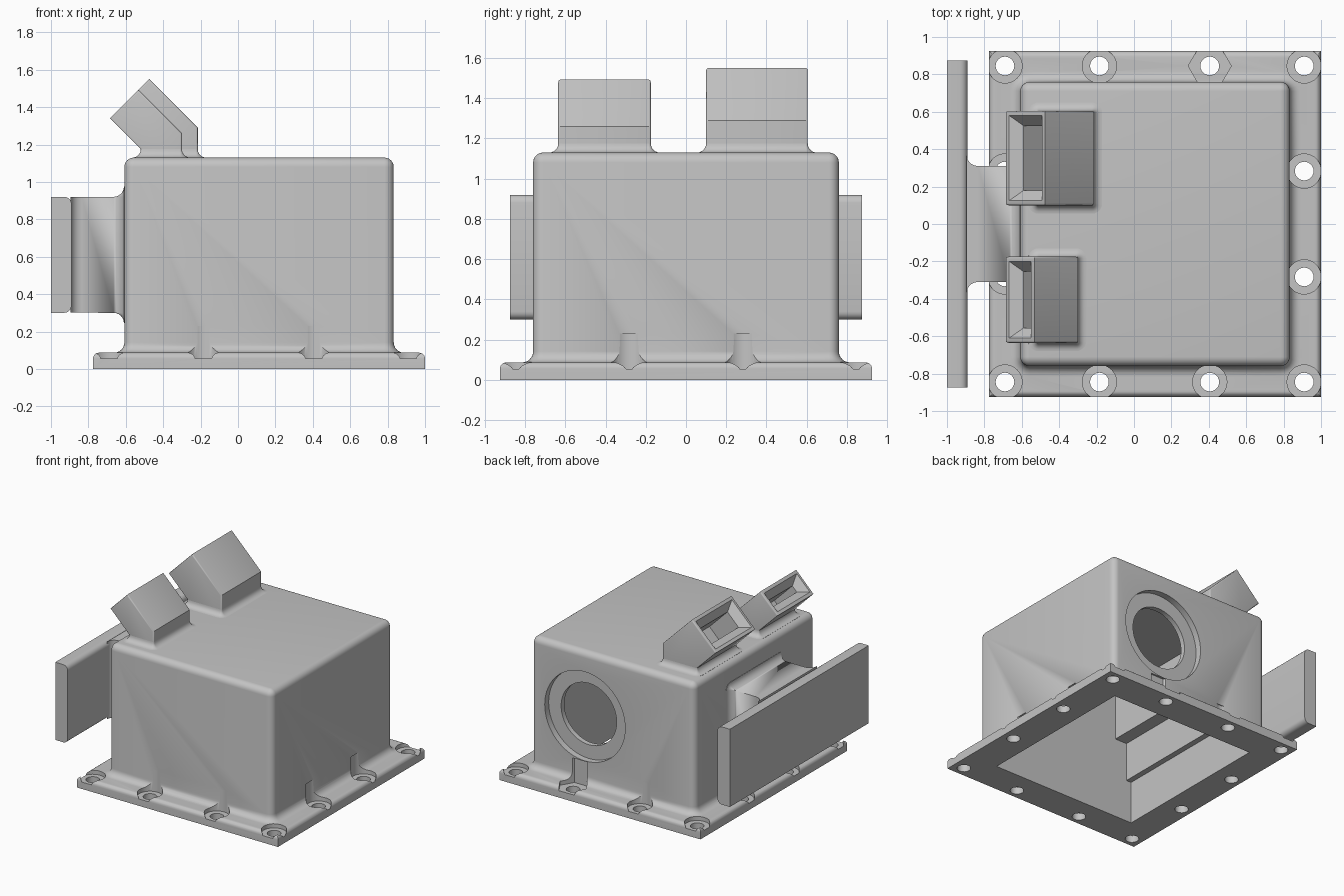
import bpy, bmesh
from math import sin, cos, pi, radians
from mathutils import Matrix

cube = bpy.data.objects.get("Cube")
if cube:
    bpy.data.objects.remove(cube, do_unlink=True)

grey = bpy.data.materials.new("cast_grey")
grey.use_nodes = True
COLOUR = (0.55, 0.55, 0.55, 1)
grey.diffuse_color = COLOUR
for node in grey.node_tree.nodes:
    if node.type == 'BSDF_PRINCIPLED':
        node.inputs["Base Color"].default_value = COLOUR


def finish(name, bm):
    bmesh.ops.remove_doubles(bm, verts=bm.verts, dist=1e-5)
    bmesh.ops.recalc_face_normals(bm, faces=bm.faces)
    mesh = bpy.data.meshes.new(name)
    bm.to_mesh(mesh)
    bm.free()
    mesh.materials.append(grey)
    ob = bpy.data.objects.new(name, mesh)
    bpy.context.collection.objects.link(ob)
    return ob


def loft(name, sections, matrix):
    """Skin rounded rectangles given as (half_x, half_y, corner, height)."""
    bm = bmesh.new()
    rings = []
    for hx, hy, r, z in sections:
        ring = []
        for k, (sx, sy) in enumerate(((1, 1), (-1, 1), (-1, -1), (1, -1))):
            for i in range(7):
                a = (k + i / 6) * pi / 2
                p = (sx * (hx - r) + r * cos(a), sy * (hy - r) + r * sin(a), z)
                ring.append(bm.verts.new(matrix @ Matrix.Translation(p).translation))
        rings.append(ring)
    n = len(rings[0])
    for low, high in zip(rings, rings[1:]):
        for i in range(n):
            j = (i + 1) % n
            bm.faces.new((low[i], low[j], high[j], high[i]))
    bm.faces.new(rings[0][::-1])
    bm.faces.new(rings[-1])
    return finish(name, bm)


def prism(name, profile, y0, y1, bevel=0):
    """Extrude an xz outline along y, optionally rounding its long edges' rims."""
    bm = bmesh.new()
    face = bm.faces.new([bm.verts.new((x, y0, z)) for x, z in profile])
    out = bmesh.ops.extrude_face_region(bm, geom=[face])
    for v in out["geom"]:
        if isinstance(v, bmesh.types.BMVert):
            v.co.y = y1
    if bevel:
        rims = [e for e in bm.edges if abs(e.verts[0].co.y - e.verts[1].co.y) < 1e-6
                and abs(e.verts[0].co.z + e.verts[1].co.z - 2 * profile[0][1]) > 0.01]
        bmesh.ops.bevel(bm, geom=rims, offset=bevel, segments=3, profile=0.5, affect='EDGES')
    return finish(name, bm)


def cylinder(name, radius, depth, matrix, sides=40):
    bm = bmesh.new()
    bmesh.ops.create_cone(bm, cap_ends=True, segments=sides, radius1=radius,
                          radius2=radius, depth=depth, matrix=matrix)
    return finish(name, bm)


def cut(target, cutters):
    bpy.context.view_layer.objects.active = target
    for c in cutters:
        c.hide_render = True
        mod = target.modifiers.new("cut", 'BOOLEAN')
        mod.operation, mod.solver, mod.object = 'DIFFERENCE', 'EXACT', c
        bpy.ops.object.modifier_apply(modifier=mod.name)
        bpy.data.objects.remove(c, do_unlink=True)


def flare(hx, hy, r, z, size):
    """Concave fillet sections shrinking to the given rectangle."""
    steps = [i * pi / 12 for i in range(7)]
    return [(hx + size * (1 - sin(a)), hy + size * (1 - sin(a)),
             r + size * (1 - sin(a)), z + size * (1 - cos(a))) for a in steps]


def dome(hx, hy, r, z, size):
    """Convex rounding sections ending in a flat top."""
    steps = [i * pi / 12 for i in range(7)]
    return [(hx - size * (1 - cos(a)), hy - size * (1 - cos(a)),
             max(r - size * (1 - cos(a)), 0), z + size * sin(a)) for a in steps]


T = Matrix.Translation

# Housing with its flange, one continuous skin
housing = loft("housing",
               [(0.8875, 0.925, 0, 0)] + dome(0.8875, 0.925, 0, 0.055, 0.032)
               + flare(0.72, 0.76, 0.05, 0.087, 0.055)
               + dome(0.72, 0.76, 0.05, 1.08, 0.05), T((0.1125, 0, 0)))

# Open cavity with a stepped wall
cutters = [prism("cavity", [(-0.535, -0.1), (0.745, -0.1), (0.745, 1.04), (-0.385, 1.04),
                            (-0.385, 0.65), (-0.49, 0.65), (-0.49, 0.34), (-0.535, 0.34)],
                 -0.67, 0.67)]

# Round port in the back wall with a counterbore
turn = Matrix.Rotation(pi / 2, 4, 'X')
cutters.append(cylinder("port_recess", 0.355, 0.1, T((0.36, 0.76, 0.615)) @ turn, 64))
cutters.append(cylinder("port_hole", 0.245, 0.3, T((0.36, 0.76, 0.615)) @ turn, 64))

# Bolt holes and their spot faces round the flange
spots = [(x, y) for x in (-0.69, -0.185, 0.405, 0.91) for y in (-0.845, 0.845)]
spots += [(x, y) for x in (-0.69, 0.91) for y in (-0.283, 0.283)]
for x, y in spots:
    cutters.append(cylinder("bolt_hole", 0.05, 0.4, T((x, y, 0)), 24))
    if (x, y) == (0.405, 0.845):
        spin = Matrix.Rotation(radians(30), 4, 'Z')
        cutters.append(cylinder("spot_face", 0.115, 0.2, T((x, y, 0.155)) @ spin, 6))
    else:
        cutters.append(cylinder("spot_face", 0.0915, 0.175, T((x, y, 0.1425))))
cut(housing, cutters)

# Arm carrying the side plate
sideways = T((-0.61, 0, 0.61)) @ Matrix.Rotation(-pi / 2, 4, 'Y')
arm_sections = [(0.365, 0.365, 0.055, -0.02)] + flare(0.31, 0.31, 0, 0, 0.055)
for i in range(7):
    a = i * pi / 12
    arm_sections.append((0.309, 0.31 + 0.06 * (1 - cos(a)), 0, 0.225 + 0.06 * sin(a)))
arm = loft("mounting_arm", arm_sections, sideways)

# Side plate, rounded on its inner long edges
outline = [(-1, 0.3), (-0.93, 0.3)]
outline += [(-0.93 + 0.04 * sin(i * pi / 10), 0.34 - 0.04 * cos(i * pi / 10)) for i in range(1, 6)]
outline += [(x, 1.22 - z) for x, z in reversed(outline)]
plate = prism("side_plate", outline, -0.875, 0.875)


# Angled ducts on the roof
def duct(name, right, y0, y1):
    bend = 1.29 if right > -0.25 else 1.26
    tip_x = (right + bend + 0.685 * -1 - 1.34 + 0) / 2
    tip_x = (right + bend - 2.025) / 2          # where slope meets the end face
    tip_z = tip_x + 2.025
    left, mid = -0.52, (y0 + y1) / 2
    body = prism(name, [(left, 1.1), (right, 1.1), (right, bend), (tip_x, tip_z),
                        (-0.685, 1.34), (left, 1.175)], y0, y1, 0.01)
    half = (tip_x + 0.685) / 2 * 2 ** 0.5
    wide = (y1 - y0) / 2
    mouth = T(((tip_x - 0.685) / 2, mid, (tip_z + 1.34) / 2)) @ Matrix.Rotation(-pi / 4, 4, 'Y')
    pocket = loft("pocket", [(half - 0.08, wide - 0.08, 0, -0.28), (half - 0.08, wide - 0.08, 0, -0.055),
                             (half - 0.025, wide - 0.025, 0, 0), (half - 0.025, wide - 0.025, 0, 0.05)], mouth)
    cut(body, [pocket])
    hx = (right - left) / 2
    foot = loft(name + "_foot", [(hx + 0.045, wide + 0.045, 0.05, -0.02)]
                + flare(hx, wide, 0.01, 0, 0.045), T(((left + right) / 2, mid, 1.13)))
    return [body, foot]


parts = [housing, arm, plate]
parts += duct("large_duct", -0.215, 0.1, 0.605)
parts += duct("small_duct", -0.3, -0.635, -0.175)

# Smooth the rounded areas, keep the edges crisp
for ob in parts:
    bpy.ops.object.select_all(action='DESELECT')
    ob.select_set(True)
    bpy.context.view_layer.objects.active = ob
    bpy.ops.object.shade_smooth_by_angle(angle=radians(32))
